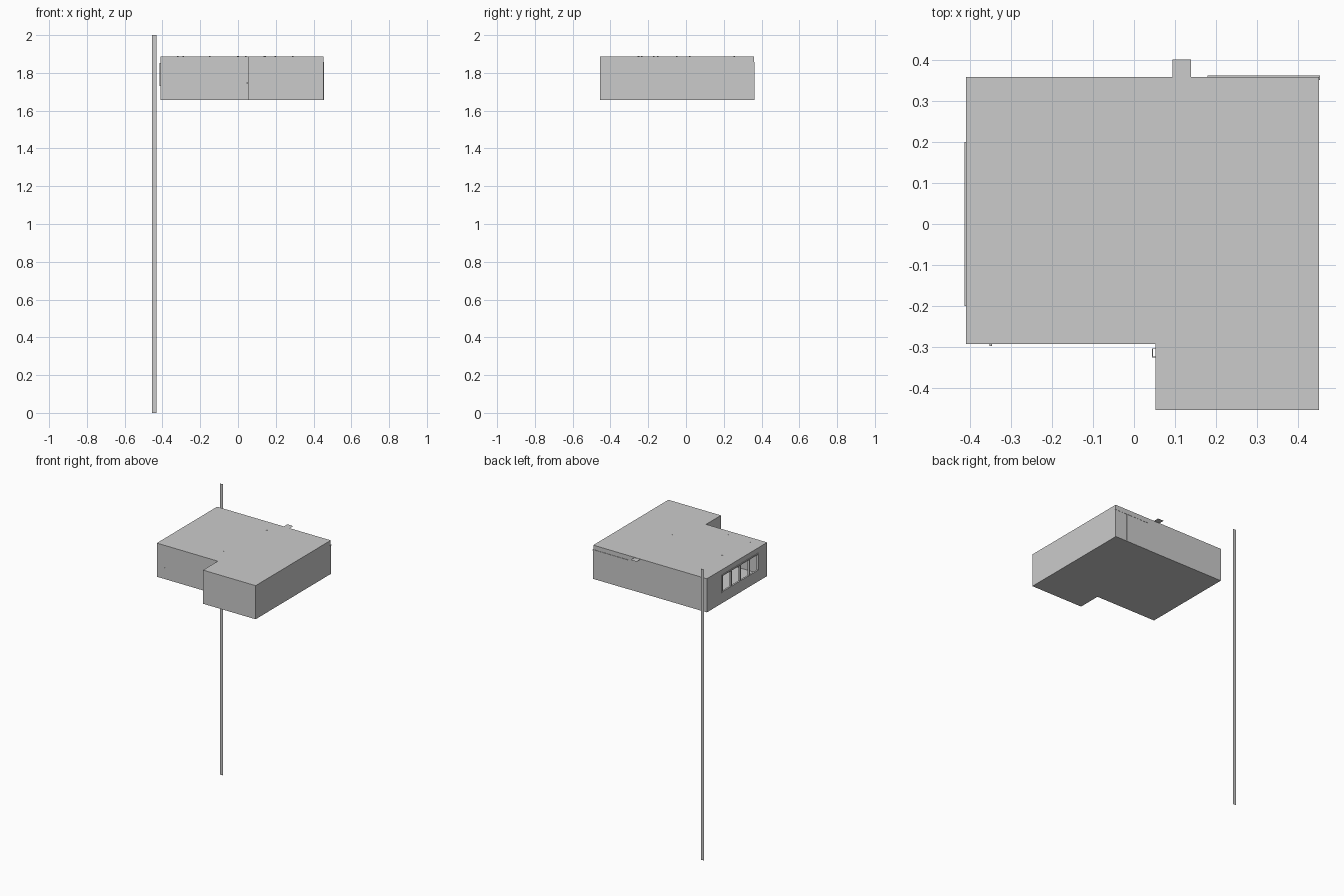
import bpy, bmesh, math

if "Cube" in bpy.data.objects:
    bpy.data.objects.remove(bpy.data.objects["Cube"])

Z0, Z1 = 1.657, 1.888
OUTLINE = [(-0.411, -0.294), (0.053, -0.294), (0.053, -0.455),
           (0.4525, -0.455), (0.4525, 0.36), (-0.411, 0.36)]


def make(name, faces):
    """Mesh object from a list of polygons."""
    bm = bmesh.new()
    for f in faces:
        bm.faces.new([bm.verts.new(p) for p in f])
    bmesh.ops.remove_doubles(bm, verts=bm.verts, dist=1e-5)
    me = bpy.data.meshes.new(name)
    bm.to_mesh(me)
    bm.free()
    ob = bpy.data.objects.new(name, me)
    bpy.context.collection.objects.link(ob)
    return ob


def box(name, x0, x1, y0, y1, z0, z1):
    bpy.ops.mesh.primitive_cube_add(size=1, location=((x0+x1)/2, (y0+y1)/2, (z0+z1)/2))
    ob = bpy.context.object
    ob.name = name
    ob.scale = (x1-x0, y1-y0, z1-z0)
    return ob


def wall(a, b, z0=Z0, z1=Z1):
    return [(*a, z0), (*b, z0), (*b, z1), (*a, z1)]


# L-shaped floor and ceiling
make("floor", [[(x, y, Z0) for x, y in reversed(OUTLINE)]])
make("ceiling", [[(x, y, Z1) for x, y in OUTLINE]])

# Thin walls, the left one has a window opening
WY, WZ0, WZ1 = 0.2, 1.73, 1.853
walls = [wall(OUTLINE[i], OUTLINE[i+1]) for i in range(5)]
xl = OUTLINE[0][0]
walls += [wall((xl, 0.36), (xl, WY)), wall((xl, -WY), (xl, -0.294)),
          wall((xl, WY), (xl, -WY), Z0, WZ0), wall((xl, WY), (xl, -WY), WZ1, Z1)]
make("walls", walls)

# Window frame: rails and posts around four open panes
t = 0.004
for n, z in (("sill", WZ0), ("head", WZ1 - 2*t)):
    box("window_" + n, -0.415, -0.403, -WY, WY, z, z + 2*t)
for i in range(5):
    y = -WY + t + i * (2*WY - 2*t) / 4
    box("window_post", -0.415, -0.403, y - t, y + t, WZ0, WZ1)

# Three-panel glazed door at the back right corner
DX0, DX1, DZ = 0.18, 0.455, 1.858
w = (DX1 - DX0) / 3
for i in range(3):
    box("patio_door_panel", DX0 + i*w + 0.001, DX0 + (i+1)*w - 0.001, 0.352, 0.3615, Z0, DZ - 0.006)
box("patio_door_head", DX0, DX1, 0.352, 0.363, DZ - 0.006, DZ)

# Flat ledge on the back edge of the ceiling
make("back_ledge", [[(0.094, 0.36, 1.886), (0.139, 0.36, 1.886),
                     (0.139, 0.402, 1.886), (0.094, 0.402, 1.886)]])

# Flat tall strip standing behind the room
make("tall_strip", [[(-0.456, 0.455, 0), (-0.431, 0.455, 0),
                     (-0.431, 0.455, 2), (-0.456, 0.455, 2)]])

# Small ceiling lights just breaking the ceiling surface
for x, y in [(-0.29, 0.02), (0.29, -0.17), (0.197, -0.253), (0.144, -0.25), (0, -0.15),
             (0.14, -0.05), (0.04, 0.255), (-0.32, -0.234), (-0.15, -0.25)]:
    bpy.ops.mesh.primitive_cylinder_add(vertices=12, radius=0.004, depth=0.006,
                                        location=(x, y, Z1 - 0.0025))
    bpy.context.object.name = "ceiling_light"

# Lever handle on the inner notch wall and a small knob on the front wall
for y in (-0.305, -0.325):
    box("handle_post", 0.045, 0.055, y - 0.001, y + 0.001, 1.745, 1.748)
box("handle_bar", 0.044, 0.046, -0.326, -0.304, 1.745, 1.748)
bpy.ops.mesh.primitive_cylinder_add(vertices=12, radius=0.003, depth=0.01,
                                    location=(-0.35, -0.294, 1.733),
                                    rotation=(math.pi/2, 0, 0))
bpy.context.object.name = "front_knob"
